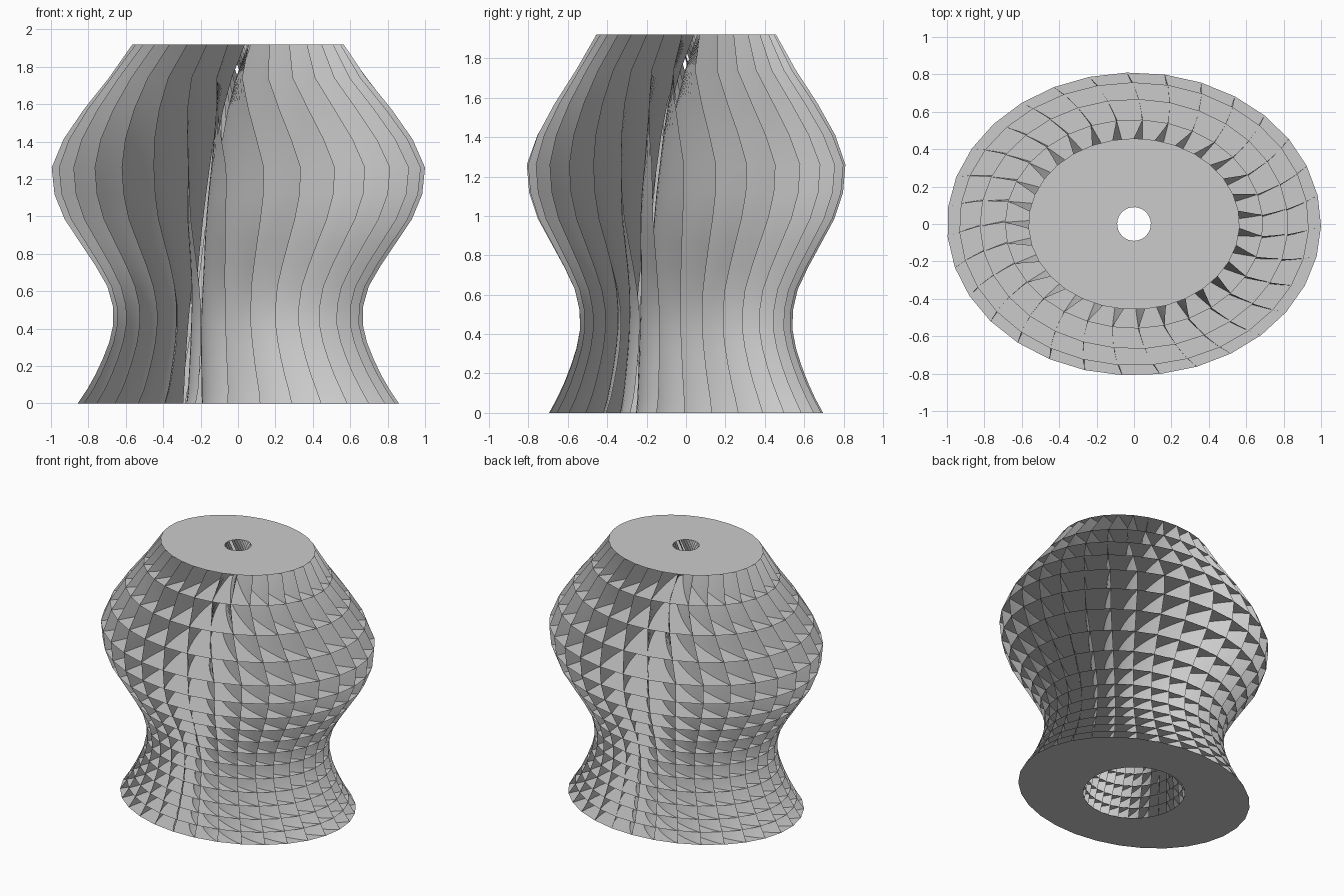
import bpy
import bmesh
from math import sin, cos, radians, tau

cube = bpy.data.objects.get("Cube")
if cube:
    bpy.data.objects.remove(cube, do_unlink=True)

HEIGHT = 1.92
FINS = 31
STEPS = 10           # divisions along a fin from rim to hole
DEPTH_RATIO = 0.81   # ellipse depth over width
PHASE = radians(-82)
# Outer half widths of the levels, from the top down
RADII = [0.565, 0.69, 0.825, 0.935, 1.0, 0.985, 0.93, 0.845, 0.765,
         0.70, 0.67, 0.668, 0.69, 0.725, 0.765, 0.81, 0.86]
# Turn of each level in degrees, from the top down
TURNS = [-2, -6, -4, -1.8, 0, 0, -0.5, -1, -1.5,
         -2, -2, -2, -1.5, -1, -0.5, 0, 0]

# Level heights get closer together towards the base
gaps = [0.943 ** k for k in range(len(RADII) - 1)]
levels = [HEIGHT * (1 - sum(gaps[:k]) / sum(gaps)) for k in range(len(RADII))]

material = bpy.data.materials.new("plain grey")
material.use_nodes = True
grey = (0.6, 0.6, 0.6, 1)
material.diffuse_color = grey
material.node_tree.nodes["Principled BSDF"].inputs["Base Color"].default_value = grey


def fin_line(k, i):
    """Bowed line of fin i at level k, from the rim to the hole."""
    z, r = levels[k], RADII[k]
    t = z / HEIGHT
    angle = PHASE + tau * i / FINS + radians(TURNS[k])
    lean = radians(30 + 30 * t - 90 * t ** 6)
    hole = 0.35 - 0.26 * t
    ox, oy = r * cos(angle), DEPTH_RATIO * r * sin(angle)
    dx, dy = hole * cos(angle - lean) - ox, hole * sin(angle - lean) - oy
    points = []
    for step in range(STEPS + 1):
        s = step / STEPS
        bow = 0.09 * (1 - t ** 2.5) * 4 * s * (1 - s)
        points.append((ox + dx * s - dy * bow, oy + dy * s + dx * bow, z))
    return points


def finish(bm, name):
    mesh = bpy.data.meshes.new(name)
    bm.to_mesh(mesh)
    bm.free()
    mesh.materials.append(material)
    obj = bpy.data.objects.new(name, mesh)
    bpy.context.collection.objects.link(obj)
    return obj


# Flat oval rings, one per level
bm = bmesh.new()
for k in range(len(levels)):
    lines = [[bm.verts.new(p) for p in fin_line(k, i)] for i in range(FINS)]
    for i in range(FINS):
        a, b = lines[i], lines[(i + 1) % FINS]
        for s in range(STEPS):
            face = bm.faces.new((a[s], b[s], b[s + 1], a[s + 1]))
            face.normal_update()
            # Only the base faces down
            if (face.normal.z > 0) == (k == len(levels) - 1):
                face.normal_flip()
finish(bm, "horizontal_rings")

# Upright bowed fins that run through all the rings
bm = bmesh.new()
for i in range(FINS):
    rows = [[bm.verts.new(p) for p in fin_line(k, i)] for k in range(len(levels))]
    for top, low in zip(rows, rows[1:]):
        for s in range(STEPS):
            bm.faces.new((top[s], top[s + 1], low[s + 1], low[s]))
fins = finish(bm, "bowed_fins")

bpy.ops.object.select_all(action="DESELECT")
fins.select_set(True)
bpy.context.view_layer.objects.active = fins
bpy.ops.object.shade_smooth_by_angle(angle=radians(40))
